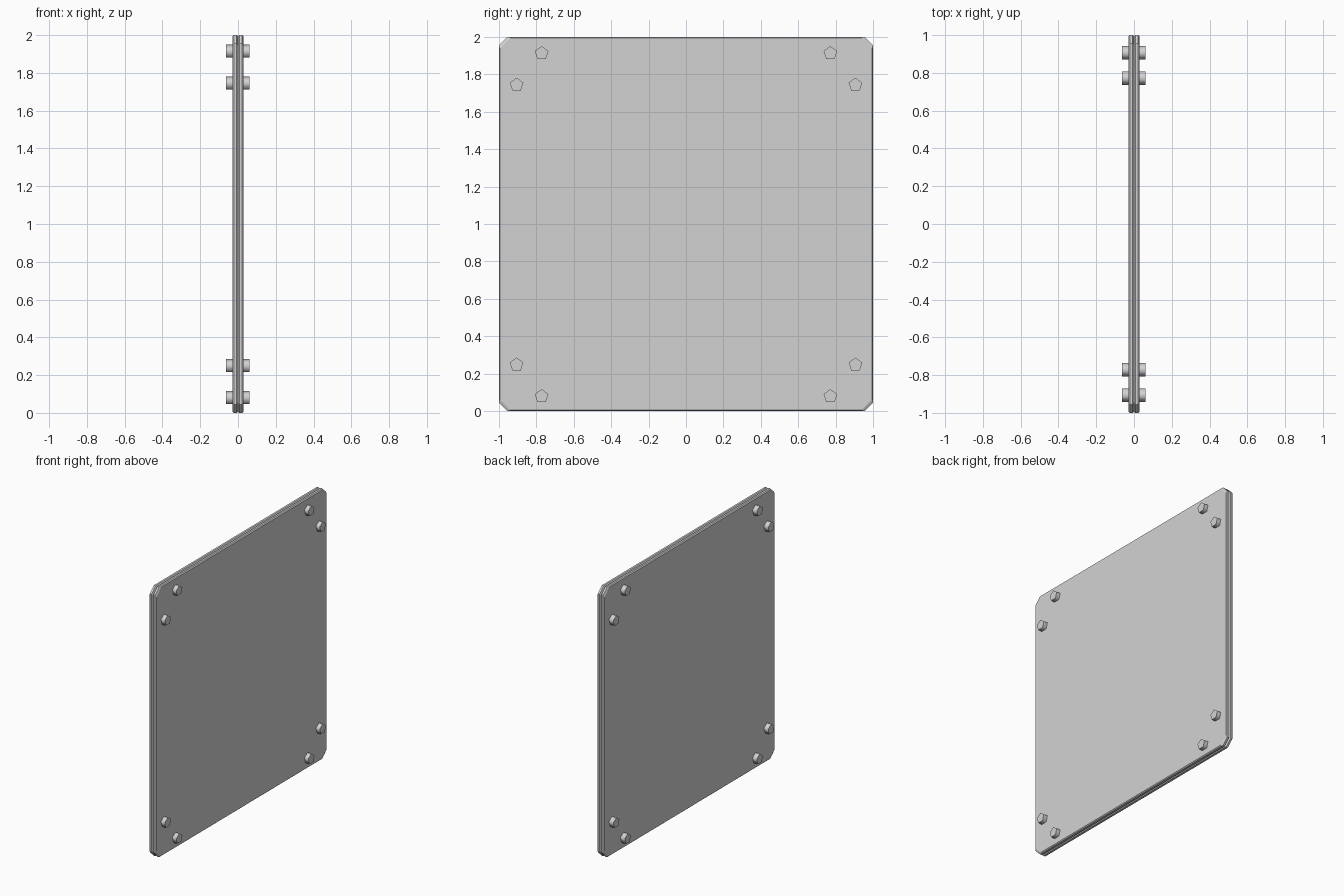
import bpy, bmesh, math
from mathutils import Matrix

cube = bpy.data.objects.get("Cube")
if cube:
    bpy.data.objects.remove(cube, do_unlink=True)

MID = 1.0  # height of the panel centre

grey = bpy.data.materials.new("light grey metal")
grey.use_nodes = True
colour = (0.65, 0.65, 0.65, 1)
grey.diffuse_color = colour
grey.node_tree.nodes["Principled BSDF"].inputs["Base Color"].default_value = colour


def finish(name, bm):
    bmesh.ops.recalc_face_normals(bm, faces=bm.faces)
    mesh = bpy.data.meshes.new(name)
    bm.to_mesh(mesh)
    bm.free()
    mesh.materials.append(grey)
    obj = bpy.data.objects.new(name, mesh)
    bpy.context.collection.objects.link(obj)
    return obj


def cut_square(bm, x, half, cut):
    """Square ring of vertices with its corners cut off."""
    k = half - cut
    pts = [(half, k), (k, half), (-k, half), (-half, k),
           (-half, -k), (-k, -half), (k, -half), (half, -k)]
    return [bm.verts.new((x, y, MID + z)) for y, z in pts]


def plate(name, side):
    """One sheet with cut corners and a narrow chamfer on both faces."""
    bm = bmesh.new()
    layers = [(0, 0.994, 0.053), (0.007, 1, 0.045),
              (0.022, 1, 0.045), (0.029, 0.994, 0.053)]
    rings = [cut_square(bm, side * x, h, c) for x, h, c in layers]
    for a, b in zip(rings, rings[1:]):
        for i in range(8):
            j = (i + 1) % 8
            bm.faces.new((a[i], a[j], b[j], b[i]))
    bm.faces.new(rings[0])
    bm.faces.new(rings[-1])
    return finish(name, bm)


def bolt(name, y, z):
    """Five-sided pin through both sheets, one corner pointing up."""
    bm = bmesh.new()
    bmesh.ops.create_cone(bm, cap_ends=True, segments=5,
                          radius1=0.038, radius2=0.038, depth=0.124)
    # Find the current corner direction, then turn it to point up
    v = bm.verts[:][0].co
    spin = Matrix.Rotation(-math.atan2(v.y, v.x), 4, 'Z')
    lay = Matrix.Rotation(-math.pi / 2, 4, 'Y')
    # spin puts a corner on +x; lay turns +x to +z and the axis to x
    bm.transform(Matrix.Translation((-0.002, y, z)) @ lay @ spin)
    obj = finish(name, bm)
    bpy.ops.object.select_all(action='DESELECT')
    obj.select_set(True)
    bpy.context.view_layer.objects.active = obj
    bpy.ops.object.shade_smooth_by_angle(angle=math.radians(80))
    return obj


# Two sheets back to back
plate("left_plate", 1)
plate("right_plate", -1)

# Two bolts at each corner
for sy, end in ((1, "back"), (-1, "front")):
    for sz, level in ((1, "upper"), (-1, "lower")):
        bolt(f"{level}_{end}_inner_bolt", sy * 0.772, MID - 0.004 + sz * 0.917)
        bolt(f"{level}_{end}_outer_bolt", sy * 0.906, MID - 0.004 + sz * 0.748)
